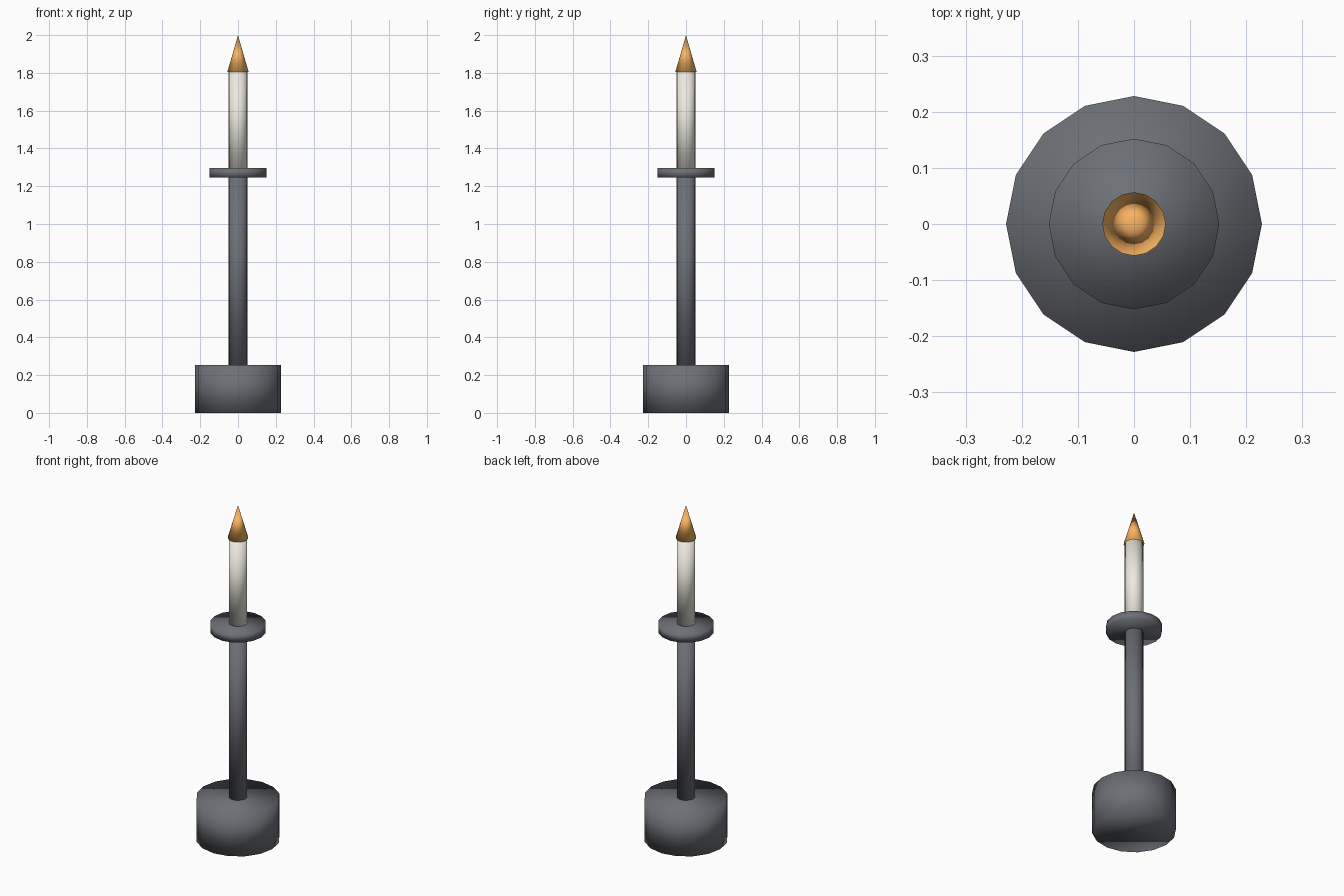
import bpy

if "Cube" in bpy.data.objects:
    bpy.data.objects.remove(bpy.data.objects["Cube"])

SIDES = 16


def material(name, rgb):
    mat = bpy.data.materials.new(name)
    mat.diffuse_color = (*rgb, 1.0)
    mat.use_nodes = True
    mat.node_tree.nodes["Principled BSDF"].inputs["Base Color"].default_value = mat.diffuse_color
    return mat


def round_part(name, bottom_radius, top_radius, z0, z1, mat):
    """Upright cylinder or cone between two heights, smooth shaded all over."""
    bpy.ops.mesh.primitive_cone_add(
        vertices=SIDES, radius1=bottom_radius, radius2=top_radius,
        depth=z1 - z0, location=(0, 0, (z0 + z1) / 2))
    obj = bpy.context.object
    obj.name = name
    obj.data.materials.append(mat)
    bpy.ops.object.shade_smooth()
    return obj


iron = material("dark_iron", (0.15, 0.16, 0.18))
wax = material("wax", (0.85, 0.83, 0.74))
fire = material("fire", (0.95, 0.45, 0.12))

# Holder: heavy foot, slim stem, drip plate
round_part("base", 0.228, 0.228, 0.0, 0.254, iron)
round_part("stem", 0.0505, 0.0505, 0.254, 1.246, iron)
round_part("drip_plate", 0.152, 0.152, 1.246, 1.296, iron)

# Candle and pointed flame
round_part("candle", 0.0505, 0.0505, 1.296, 1.804, wax)
round_part("flame", 0.0565, 0.0, 1.804, 2.0, fire)
